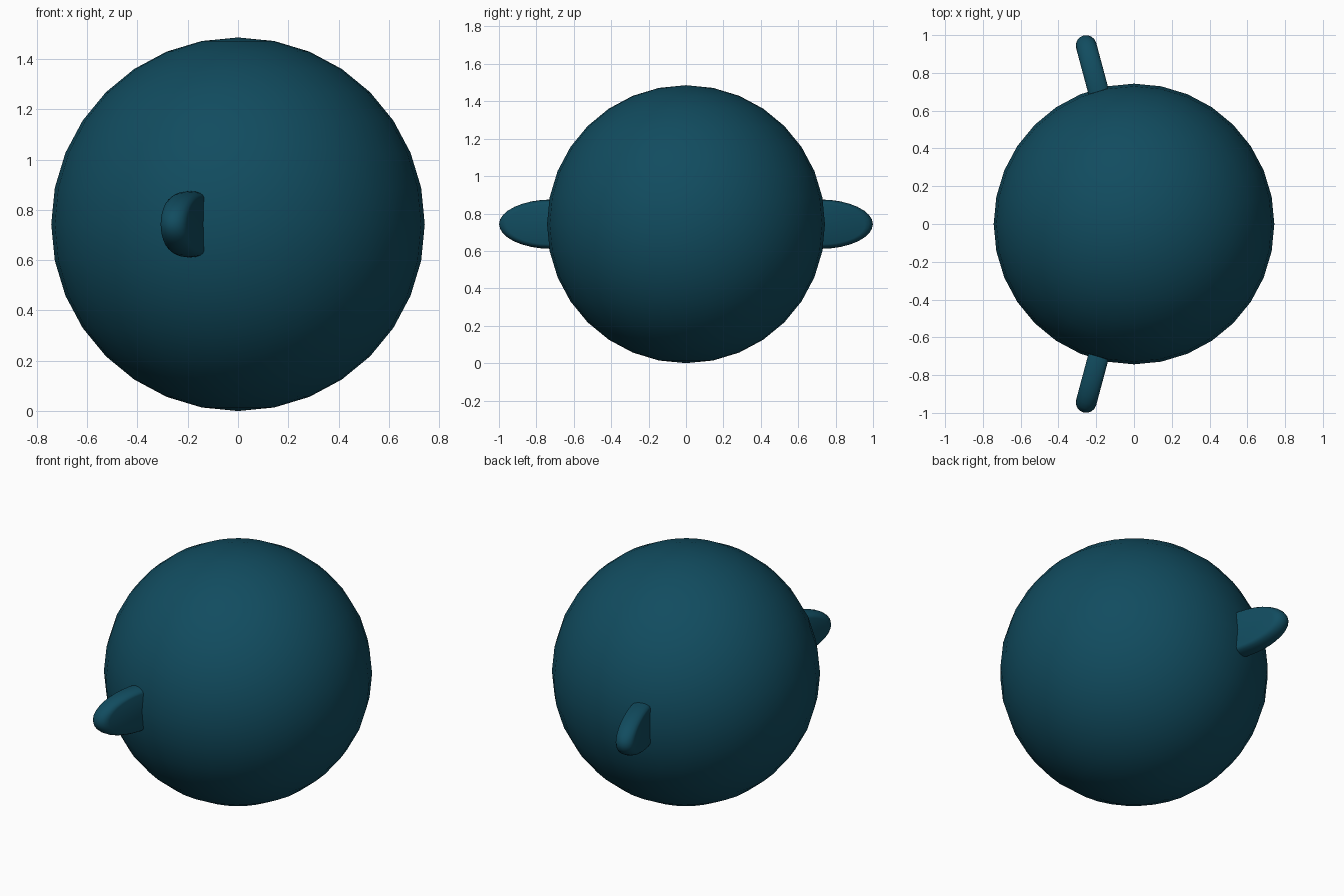
import bpy, bmesh, math
from mathutils import Matrix, Vector

if "Cube" in bpy.data.objects:
    bpy.data.objects.remove(bpy.data.objects["Cube"])

R = 0.743                      # body radius, also its centre height
TILT = math.radians(15)        # fins lean toward -x

teal = bpy.data.materials.new("dark_teal")
teal.diffuse_color = (0.0056, 0.072, 0.115, 1)
teal.use_nodes = True
teal.node_tree.nodes["Principled BSDF"].inputs["Base Color"].default_value = teal.diffuse_color


def add_object(name, bm):
    bmesh.ops.recalc_face_normals(bm, faces=bm.faces)
    mesh = bpy.data.meshes.new(name)
    bm.to_mesh(mesh)
    bm.free()
    mesh.materials.append(teal)
    ob = bpy.data.objects.new(name, mesh)
    bpy.context.collection.objects.link(ob)
    bpy.ops.object.select_all(action='DESELECT')
    ob.select_set(True)
    bpy.context.view_layer.objects.active = ob
    bpy.ops.object.shade_smooth_by_angle(angle=math.radians(35))
    return ob


def fin(name, side):
    # Flat elliptical disc with a fully rounded rim
    length, height, half, sides, steps = 0.29, 0.132, 0.055, 32, 8
    rim = half / length
    bm = bmesh.new()
    rings = []
    for j in range(steps + 1):
        t = math.pi * (j / steps - 0.5)
        f = 1 - rim + rim * math.cos(t)
        rings.append([bm.verts.new((half * math.sin(t),
                                    length * f * math.cos(a),
                                    height * f * math.sin(a)))
                      for a in (2 * math.pi * i / sides for i in range(sides))])
    for lower, upper in zip(rings, rings[1:]):
        for i in range(sides):
            k = (i + 1) % sides
            bm.faces.new((lower[i], lower[k], upper[k], upper[i]))
    bm.faces.new(rings[0])
    bm.faces.new(rings[-1])
    # Centre the disc on the body surface, pointing outward
    turn = Matrix.Rotation(side * TILT, 4, 'Z')
    place = Matrix.Translation((0, 0, R)) @ turn @ Matrix.Translation((0, side * R, 0))
    bm.transform(place)
    return add_object(name, bm)


# Round body
bm = bmesh.new()
bmesh.ops.create_uvsphere(bm, u_segments=32, v_segments=16, radius=R)
bm.transform(Matrix.Translation(Vector((0, 0, R))))
add_object("body", bm)

# Pair of side fins
fin("front_fin", -1)
fin("back_fin", 1)
